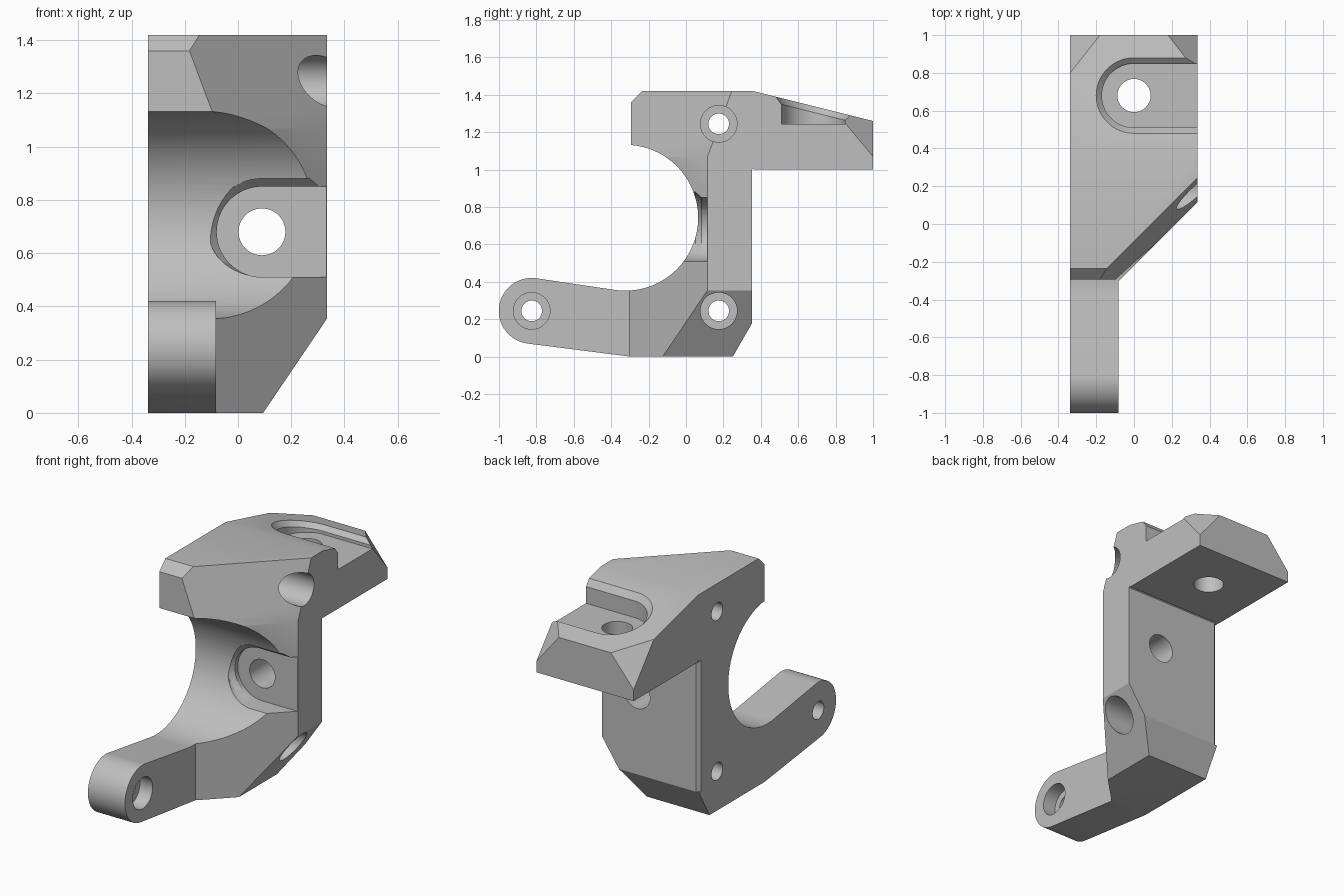
import bpy, bmesh
from math import sin, cos, pi
from mathutils import Vector

cube = bpy.data.objects.get("Cube")
if cube:
    bpy.data.objects.remove(cube)

grey = bpy.data.materials.new("plain_grey")
grey.use_nodes = True
color = (0.52, 0.52, 0.52, 1)
grey.diffuse_color = color
grey.node_tree.nodes["Principled BSDF"].inputs["Base Color"].default_value = color


def loft(name, *loops):
    """Closed solid through matching loops of 3D points."""
    bm = bmesh.new()
    rings = [[bm.verts.new(p) for p in loop] for loop in loops]
    n = len(rings[0])
    for a, b in zip(rings, rings[1:]):
        for i in range(n):
            j = (i + 1) % n
            bm.faces.new((a[i], a[j], b[j], b[i]))
    bm.faces.new(rings[0])
    bm.faces.new(rings[-1])
    bmesh.ops.recalc_face_normals(bm, faces=bm.faces)
    mesh = bpy.data.meshes.new(name)
    bm.to_mesh(mesh)
    bm.free()
    obj = bpy.data.objects.new(name, mesh)
    bpy.context.collection.objects.link(obj)
    obj.data.materials.append(grey)
    return obj


def arc(cx, cy, r, start, end, n):
    return [(cx + r * cos(start + (end - start) * i / n),
             cy + r * sin(start + (end - start) * i / n)) for i in range(n + 1)]


def circle(cx, cy, r):
    return arc(cx, cy, r, 0, 2 * pi, 48)[:-1]


def slot(cx, cy, r, up, down):
    """Slot outline open towards +x, with separate upper and lower heights."""
    pts = [(cx + r * cos(a), cy + (up if sin(a) > 0 else down) * sin(a))
           for a in [pi / 2 + pi * i / 32 for i in range(33)]]
    return pts + [(0.6, cy - down), (0.6, cy + up)]


def along_x(pts, x):
    return [(x, a, b) for a, b in pts]


def along_y(pts, y):
    return [(a, y, b) for a, b in pts]


def along_z(pts, z):
    return [(a, b, z) for a, b in pts]


def slope(y):
    return 1.42 - 0.25 * (y - 0.36)


def on_slope(pts, offset):
    return [(a, b, slope(b) + offset) for a, b in pts]


# Side profile: arm, saddle, column and flange
L, R = -0.338, 0.335
profile = [(-0.295, 1.36), (-0.235, 1.42), (0.36, 1.42), (1.0, 1.26), (1.0, 1.0),
           (0.365, 1.0), (0.36, 1.008), (0.354, 1.0), (0.354, 0.18), (0.25, 0), (-0.295, 0)]
profile += arc(-0.825, 0.245, 0.176, 1.5 * pi - 0.13, 0.5 * pi - 0.13, 32)
profile += arc(-0.325, 0.743, 0.39, -0.5 * pi - 0.13, 0.5 * pi - 0.08, 48)
bracket = loft("bracket", along_x(profile, L), along_x(profile, R))

cutters = []


def cut(name, *loops):
    obj = loft(name, *loops)
    obj.hide_render = True
    cutters.append(obj)


# Diagonal front face, leaning back near the top
diagonal = [(-0.082, -1.2), (-0.082, -0.302), (0.5, 0.28), (0.5, -1.2)]
cut("diagonal_cutter", along_z(diagonal, -0.1), along_z(diagonal, 1.6))
lean = [(-0.6, -1.2), (-0.6, -0.82), (0.5, 0.28), (0.5, -1.2)]
cut("lean_cutter", along_z(lean, 1.07),
    along_z([(x, y + 0.2) for x, y in lean], 1.61))

# Lower side chamfer and slim rear edge chamfer
lower = [(0.027, -0.1), (0.433, 0.5), (0.6, 0.5), (0.6, -0.1)]
cut("lower_chamfer_cutter", along_y(lower, -1.2), along_y(lower, 1.2))
edge = [(L - 0.02, 0.314), (L + 0.04, 0.374), (L - 0.02, 0.374)]
cut("edge_chamfer_cutter", along_z(edge, 0.18), along_z(edge, 1.0))

# Flange corner chamfers
for x, inner in ((L, -0.18), (R, 0.18)):
    base = [Vector((x, 0.8, 1.31)), Vector((inner, 1, 1.26)), Vector((x, 1, 1.07))]
    mid = sum(base, Vector()) / 3
    apex = mid + 2 * (Vector((x, 1, 1.26)) - mid)
    wide = [mid + 2 * (p - mid) for p in base]
    cut("corner_cutter", wide, [apex + (p - apex) * 0.01 for p in wide])

# Flange pocket with a chamfered rim
pocket = slot(0, 0.68, 0.17, 0.17, 0.17)
rim = slot(0, 0.68, 0.2, 0.2, 0.2)
cut("flange_pocket_cutter", along_z(pocket, 1.245), along_z(pocket, 1.6))
cut("flange_rim_cutter", on_slope(pocket, -0.033), on_slope(rim, 0), on_slope(rim, 0.1))

# Saddle pocket with a chamfered upper rim
pocket = slot(0.09, 0.68, 0.17, 0.17, 0.17)
rim = slot(0.09, 0.68, 0.2, 0.2, 0.168)
cut("saddle_pocket_cutter", along_y(pocket, 0.112), along_y(pocket, -0.3))
cut("saddle_rim_cutter", along_y(slot(0.09, 0.68, 0.169, 0.169, 0.167), 0.085),
    along_y(rim, 0.05), along_y(rim, -0.2))

# Pocket through holes
hole = circle(0, 0.68, 0.088)
cut("flange_hole_cutter", along_z(hole, 0.9), along_z(hole, 1.5))
hole = circle(0.09, 0.68, 0.088)
cut("column_hole_cutter", along_y(hole, -0.1), along_y(hole, 0.5))

# Counterbored cross holes
for y, z in ((0.175, 1.245), (0.175, 0.245), (-0.825, 0.245)):
    cut("cross_hole_cutter", along_x(circle(y, z, 0.055), -0.5), along_x(circle(y, z, 0.055), 0.5))
    cut("counterbore_cutter", along_x(circle(y, z, 0.098), -0.17), along_x(circle(y, z, 0.098), 0.5))

bpy.context.view_layer.objects.active = bracket
for obj in cutters:
    mod = bracket.modifiers.new(obj.name, 'BOOLEAN')
    mod.operation = 'DIFFERENCE'
    mod.solver = 'EXACT'
    mod.object = obj
    bpy.ops.object.modifier_apply(modifier=mod.name)
    bpy.data.objects.remove(obj)

bpy.ops.object.select_all(action='DESELECT')
bracket.select_set(True)
bpy.ops.object.shade_smooth_by_angle(angle=0.4)
